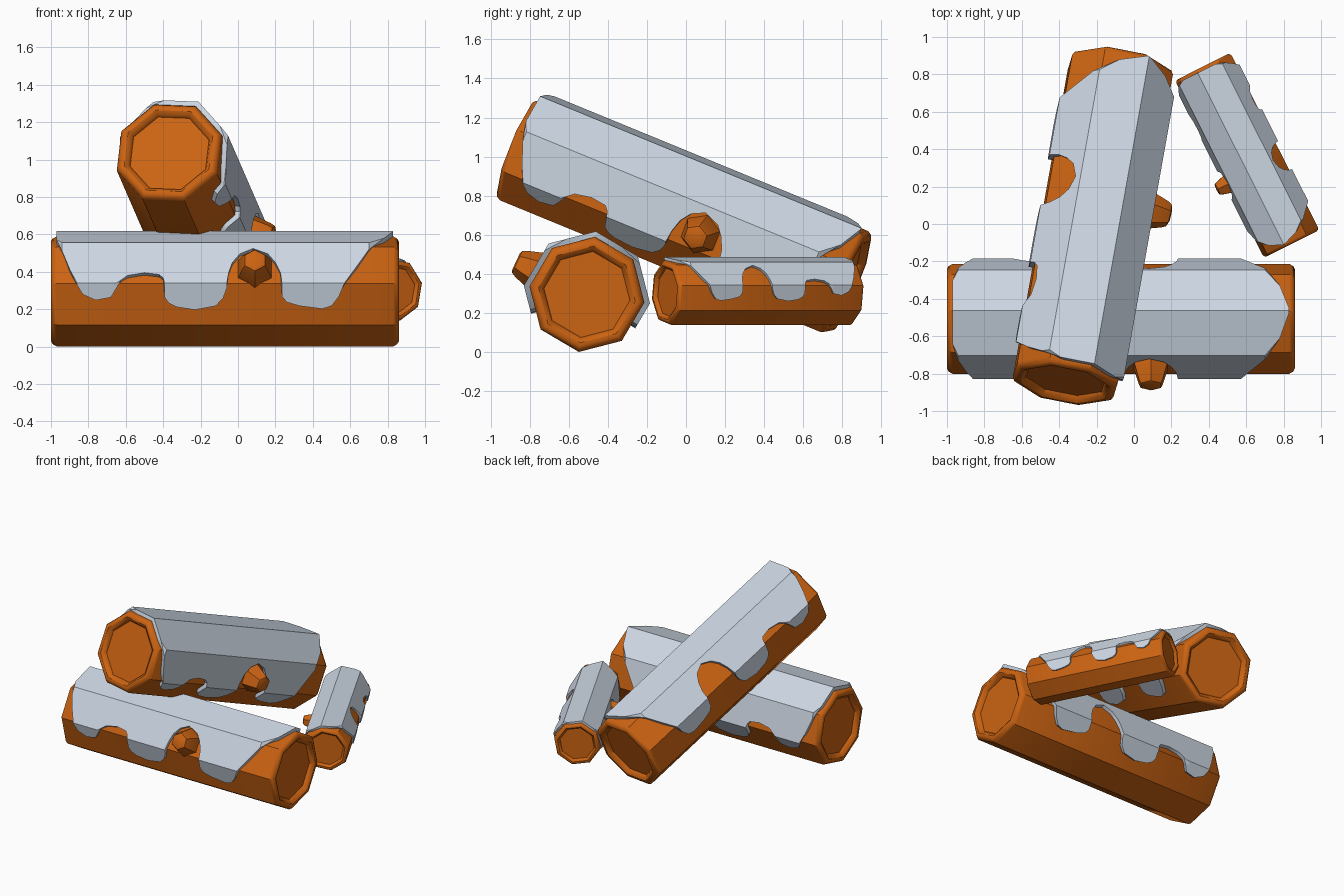
import bpy, bmesh, math
from mathutils import Matrix, Vector

if "Cube" in bpy.data.objects:
    bpy.data.objects.remove(bpy.data.objects["Cube"])


def material(name, rgb):
    m = bpy.data.materials.new(name)
    m.diffuse_color = (*rgb, 1)
    m.use_nodes = True
    m.node_tree.nodes["Principled BSDF"].inputs["Base Color"].default_value = m.diffuse_color
    return m


WOOD = material("orange wood", (0.60, 0.125, 0.006))
SNOW = material("pale snow", (0.60, 0.67, 0.76))
HALF = 0.93          # half length of a log
R, R_SNOW = 0.297, 0.326


def lathe(bm, profile, sides, matrix, phase=0.0):
    """Rings of (x, radius) around the x axis, capped at both ends."""
    rings = []
    for x, r in profile:
        ring = []
        for k in range(sides):
            a = phase + 2 * math.pi * k / sides
            ring.append(bm.verts.new(matrix @ Vector((x, r * math.cos(a), r * math.sin(a)))))
        rings.append(ring)
    for a, b in zip(rings, rings[1:]):
        for k in range(sides):
            n = (k + 1) % sides
            bm.faces.new((a[k], a[n], b[n], b[k]))
    bm.faces.new(rings[0])
    bm.faces.new(rings[-1])


def finish(bm, name, mat, matrix, thickness=0):
    mesh = bpy.data.meshes.new(name)
    bm.to_mesh(mesh)
    bm.free()
    mesh.materials.append(mat)
    ob = bpy.data.objects.new(name, mesh)
    bpy.context.collection.objects.link(ob)
    bpy.ops.object.select_all(action='DESELECT')
    ob.select_set(True)
    bpy.context.view_layer.objects.active = ob
    if thickness:
        s = ob.modifiers.new("thickness", 'SOLIDIFY')
        s.thickness, s.offset = thickness, -1
        bpy.ops.object.modifier_apply(modifier=s.name)
    bpy.ops.object.shade_smooth_by_angle(angle=math.radians(35))
    ob.matrix_world = matrix
    return ob


# rounded rim and sunken cut face at a log end: (inset from end, radius)
RIM = [(0.035, 0.222), (0.012, 0.232), (0.0, 0.25), (0.0, 0.268),
       (0.008, 0.284), (0.03, R)]


def add_log(name, matrix):
    bm = bmesh.new()
    profile = [(-HALF + d, r) for d, r in RIM] + [(HALF - d, r) for d, r in reversed(RIM)]
    lathe(bm, profile, 8, Matrix())
    bmesh.ops.recalc_face_normals(bm, faces=bm.faces)
    finish(bm, name, WOOD, matrix)


def add_knot(name, matrix):
    # tapered six-sided branch stub on the side of the log
    bm = bmesh.new()
    a = math.radians(163)
    frame = Matrix.Translation((0.16, 0, 0)) @ Matrix.Rotation(a, 4, 'X') \
        @ Matrix.Rotation(math.pi / 2, 4, 'Z')
    lathe(bm, [(0.2, 0.113), (0.28, 0.103), (0.37, 0.074), (0.393, 0.062), (0.4, 0.046)],
          6, frame, math.pi / 2)
    bmesh.ops.recalc_face_normals(bm, faces=bm.faces)
    finish(bm, name, WOOD, matrix)


# dripping snow edge: (position along log, angle above the horizontal)
EDGE = [(-.90, 56), (-.87, 36), (-.83, 15), (-.79, -2), (-.76, -11), (-.69, -17), (-.61, -14),
        (-.58, -5), (-.555, 3), (-.52, 8), (-.43, 11), (-.35, 9), (-.33, 5), (-.322, -14),
        (-.30, -20), (-.26, -24), (-.16, -27), (-.05, -23), (-.01, -15), (.01, -5),
        (.02, 11), (.04, 23), (.08, 33), (.15, 39), (.23, 33), (.27, 23), (.297, 11),
        (.305, -13), (.33, -19), (.40, -23), (.52, -26), (.57, -23), (.61, -13), (.64, 0),
        (.70, 17), (.77, 38), (.85, 62), (.90, 88)]


def octagon_point(deg, radius):
    off = math.radians((deg % 45) - 22.5)
    r = radius * math.cos(math.pi / 8) / math.cos(off)
    return r * math.cos(math.radians(deg)), r * math.sin(math.radians(deg))


def add_snow(name, matrix):
    bm = bmesh.new()
    angles = [-30 + 7.5 * k for k in range(33)]
    grid = []
    for x, edge in EDGE:
        row = [bm.verts.new((x, *octagon_point(max(edge, min(180 - edge, a)), R_SNOW)))
               for a in angles]
        grid.append(row)
    for a, b in zip(grid, grid[1:]):
        for j in range(len(angles) - 1):
            bm.faces.new((a[j], a[j + 1], b[j + 1], b[j]))
    bmesh.ops.remove_doubles(bm, verts=bm.verts, dist=0.0005)
    finish(bm, name, SNOW, matrix, 0.034)


def place(center, direction, roll, scale=1.0):
    x = Vector(direction).normalized()
    y = Vector((0, 0, 1)).cross(x).normalized()
    z = x.cross(y)
    rot = Matrix((x, y, z)).transposed().to_4x4()
    return Matrix.Translation(center) @ rot @ Matrix.Rotation(math.radians(roll), 4, 'X') \
        @ Matrix.Scale(scale, 4)


# three copies of the same snowy log
LOGS = {
    "front": place((-0.07, -0.507, 0.295), (1, 0, 0), -8),
    "leaning": place((-0.22, -0.01, 0.698), (0.30, 1.68, -0.69), 25),
    "small": place((0.605, 0.367, 0.305), (0.48, -0.955, 0), 12, 0.57),
}
for label, m in LOGS.items():
    add_log(label + "_log", m)
    add_knot(label + "_log_knot", m)
    add_snow(label + "_log_snow", m)
